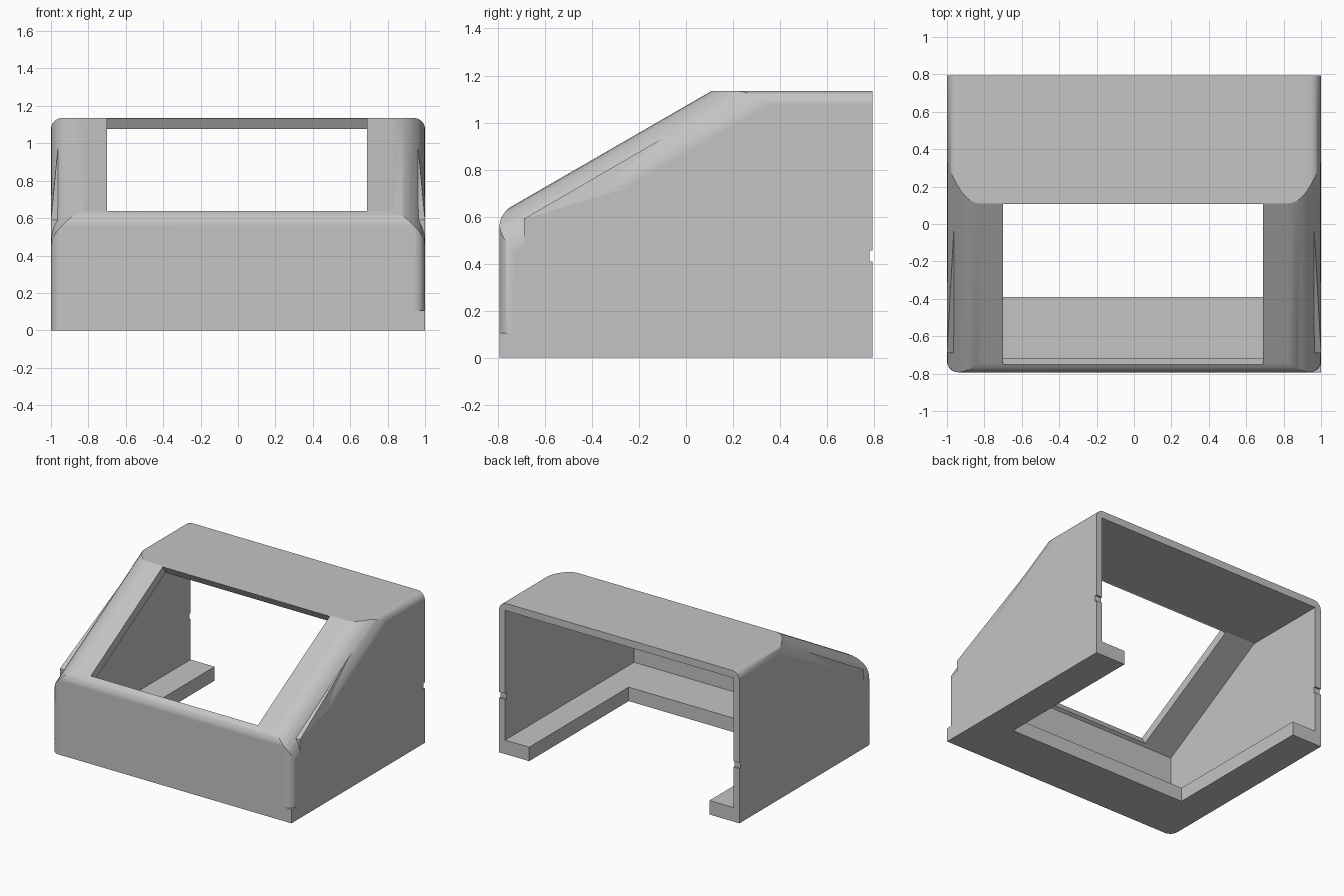
import bpy, bmesh, math
from mathutils import Matrix, Vector

if "Cube" in bpy.data.objects:
    bpy.data.objects.remove(bpy.data.objects["Cube"], do_unlink=True)

TILT = math.radians(30)
FRONT, BACK, TOP, CREST = -0.793, 0.793, 1.135, 0.11


def slope_z(y, drop=0.0):
    return TOP - drop + (y - CREST) * math.tan(TILT)


grey = bpy.data.materials.new("light_grey_plastic")
grey.use_nodes = True
grey.diffuse_color = (0.55, 0.55, 0.55, 1)
grey.node_tree.nodes["Principled BSDF"].inputs["Base Color"].default_value = (0.55, 0.55, 0.55, 1)


def finish(bm, name):
    bmesh.ops.recalc_face_normals(bm, faces=bm.faces)
    mesh = bpy.data.meshes.new(name)
    bm.to_mesh(mesh)
    bm.free()
    mesh.materials.append(grey)
    obj = bpy.data.objects.new(name, mesh)
    bpy.context.collection.objects.link(obj)
    return obj


def extrude(points, direction):
    bm = bmesh.new()
    face = bm.faces.new([bm.verts.new(p) for p in points])
    new = bmesh.ops.extrude_face_region(bm, geom=[face])["geom"]
    verts = [v for v in new if isinstance(v, bmesh.types.BMVert)]
    bmesh.ops.translate(bm, verts=verts, vec=direction)
    return bm


def side_prism(profile, half):
    return extrude([(-half, y, z) for y, z in profile], (2 * half, 0, 0))


def box(lo, hi):
    bm = bmesh.new()
    bmesh.ops.create_cube(bm, size=1)
    lo, hi = Vector(lo), Vector(hi)
    for v in bm.verts:
        v.co = Vector([c * s for c, s in zip(v.co, hi - lo)]) + (lo + hi) / 2
    return bm


def round_edges(bm, test, size):
    edges = [e for e in bm.edges if test(e.verts[0].co, e.verts[1].co)]
    bmesh.ops.bevel(bm, geom=edges, offset=size, segments=8, profile=0.5, affect='EDGES')


def select_only(obj):
    bpy.ops.object.select_all(action='DESELECT')
    obj.select_set(True)
    bpy.context.view_layer.objects.active = obj


def combine(target, tool, operation):
    select_only(target)
    mod = target.modifiers.new("cut", 'BOOLEAN')
    mod.operation, mod.solver, mod.object = operation, 'EXACT', tool
    bpy.ops.object.modifier_apply(modifier=mod.name)
    bpy.data.objects.remove(tool, do_unlink=True)


def smooth(obj):
    select_only(obj)
    bpy.ops.object.shade_smooth_by_angle(angle=math.radians(28))
    obj.modifiers.new("weighted", 'WEIGHTED_NORMAL').keep_sharp = True


# Outer body: wedge profile with softened front and side edges
bm = side_prism([(FRONT, 0), (FRONT, slope_z(FRONT)), (CREST, TOP), (BACK, TOP), (BACK, 0)], 1)


def soft_edge(a, b):
    along_side = abs(a.x - b.x) < 0.01
    if along_side:
        at_back = min(a.y, b.y) > 0.7
        at_floor = max(a.z, b.z) < 0.01
        return not (at_back or at_floor)
    return max(a.y, b.y) < -0.7 and a.z > 0.1


round_edges(bm, soft_edge, 0.06)
shell = finish(bm, "case_shell")

# Frame aligned with the sloping front panel
slope = Matrix.Translation((0, CREST, TOP)) @ Matrix.Rotation(TILT, 4, 'X')

# Larger rounding along both sides of the slope
bm = box((-1.0005, -3, -3), (1.0005, 3, 0.0005))
round_edges(bm, lambda a, b: min(a.z, b.z) > -0.1 and abs(a.x - b.x) < 0.01, 0.18)
bm.transform(slope)
combine(shell, finish(bm, "slope_rounding"), 'INTERSECT')

# Hollow inside, open at the back
inner_y = -0.74
inner_top = TOP - 0.055
inner_crest = CREST + (inner_top - slope_z(CREST, 0.075)) / math.tan(TILT)
bm = side_prism([(inner_y, -0.2), (inner_y, slope_z(inner_y, 0.075)),
                 (inner_crest, inner_top), (1, inner_top), (1, -0.2)], 0.95)
combine(shell, finish(bm, "cavity"), 'DIFFERENCE')

# Window through the slope
bm = box((-0.7, (-0.75 - CREST) / math.cos(TILT), -0.2), (0.69, -0.005, 0.2))
bm.transform(slope)
combine(shell, finish(bm, "window"), 'DIFFERENCE')

# Small catch notches in the rear edges of the side walls
combine(shell, finish(box((-1.1, 0.78, 0.41), (1.1, 0.9, 0.455)), "notches"), 'DIFFERENCE')
smooth(shell)

# U-shaped floor, one front corner rounded and the other square
outline = [(-1, FRONT), (1, FRONT), (1, BACK), (0.75, BACK),
           (0.75, -0.39), (-0.75, -0.39), (-0.75, BACK), (-1, BACK)]
bm = extrude([(x, y, 0) for x, y in outline], (0, 0, 0.105))
round_edges(bm, lambda a, b: abs(a.z - b.z) > 0.05 and a.x < -0.9 and a.y < -0.7, 0.06)
smooth(finish(bm, "floor_rim"))

# Tapering fins standing out of the rounded slope edges
for side, name in ((-1, "right_fin"), (1, "left_fin")):
    bm = bmesh.new()
    for x, y, z in [(1, -0.69, 0.45), (1, -0.69, 0.59), (0.955, -0.69, 0.59), (0.955, -0.69, 0.45),
                    (0.952, 0.17, 1.09), (1, 0.17, 0.85), (0.955, 0.17, 0.85)]:
        bm.verts.new((side * x, y, z))
    bmesh.ops.convex_hull(bm, input=bm.verts)
    finish(bm, name)
